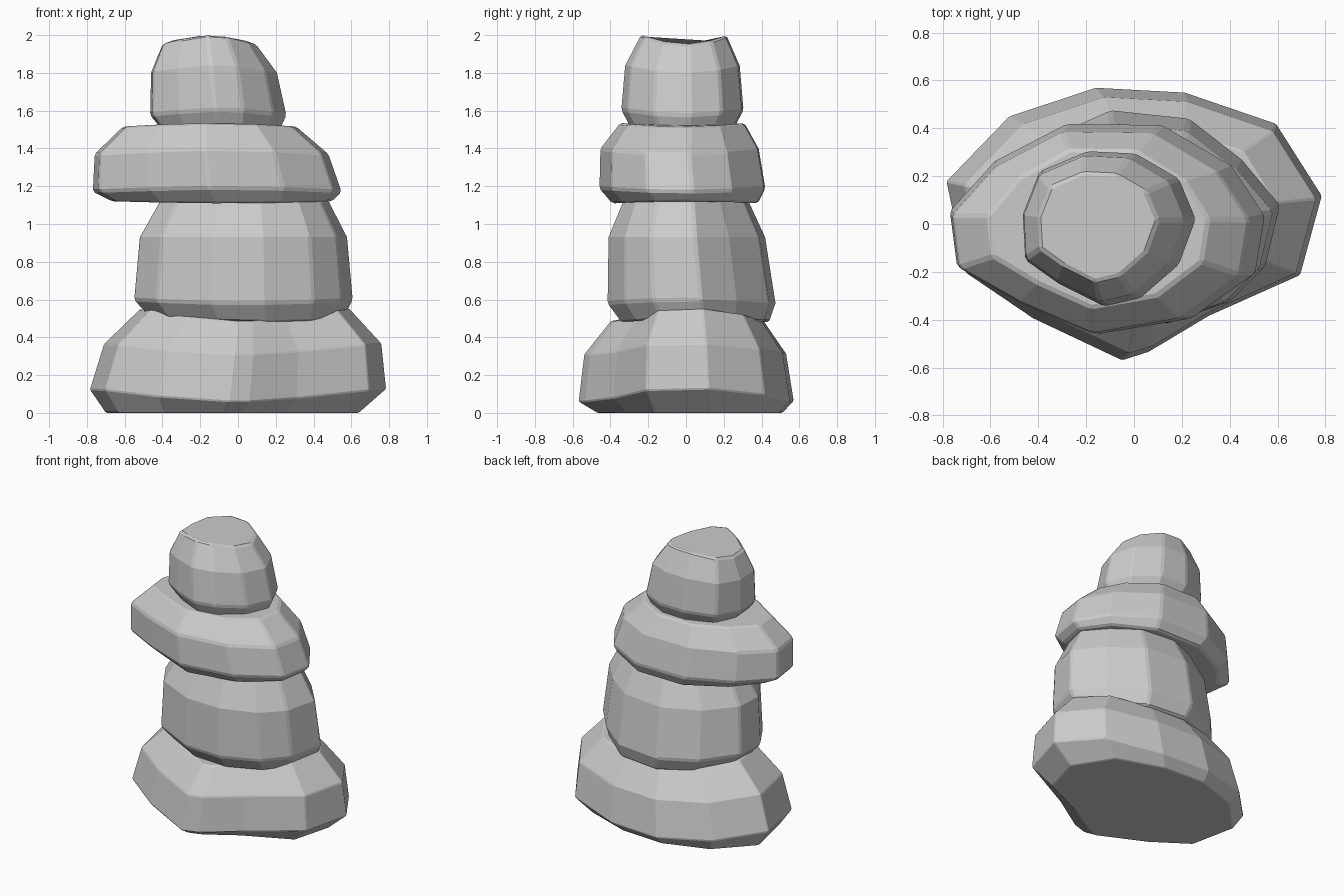
import bpy, bmesh
from math import atan2, cos


def stone(name, outline, rings, bevel=0.012):
    """Loft one plan outline through rings of (x0, x1, y0, y1, z, saddle)."""
    xs, ys = zip(*outline)
    ax, bx, ay, by = min(xs), max(xs), min(ys), max(ys)
    bm = bmesh.new()
    loops = []
    for x0, x1, y0, y1, z, saddle in rings:
        loop = []
        for x, y in outline:
            u, v = (x - ax) / (bx - ax), (y - ay) / (by - ay)
            wave = cos(2 * atan2(v - 0.5, u - 0.5))
            loop.append(bm.verts.new((x0 + u * (x1 - x0), y0 + v * (y1 - y0),
                                      z + saddle * wave)))
        loops.append(loop)
    n = len(outline)
    for lo, hi in zip(loops, loops[1:]):
        for i in range(n):
            j = (i + 1) % n
            bm.faces.new((lo[i], lo[j], hi[j], hi[i]))
    bm.faces.new(loops[0][::-1])
    bm.faces.new(loops[-1])
    mesh = bpy.data.meshes.new(name)
    bm.to_mesh(mesh)
    bm.free()
    ob = bpy.data.objects.new(name, mesh)
    bpy.context.collection.objects.link(ob)
    # slightly worn edges
    mod = ob.modifiers.new("worn_edges", 'BEVEL')
    mod.width = bevel
    mod.segments = 1
    mod.limit_method = 'ANGLE'
    mod.angle_limit = 0.45
    return ob


# Broad base stone
stone("base_stone",
      [(.78, .12), (.59, .42), (.21, .55), (-.16, .57), (-.52, .45), (-.78, .18),
       (-.70, -.20), (-.42, -.39), (-.05, -.565), (.06, -.53), (.31, -.38), (.69, -.21)],
      [(-.70, .64, -.47, .51, 0, 0), (-.785, .785, -.57, .57, .095, .035),
       (-.71, .76, -.54, .53, .34, .03), (-.52, .59, -.40, .41, .52, .035)], 0.006)

# Tall second stone
stone("second_stone",
      [(.61, .08), (.45, .27), (.23, .44), (-.10, .475), (-.36, .36), (-.54, .15),
       (-.55, -.06), (-.43, -.26), (-.14, -.40), (.14, -.41), (.40, -.32), (.55, -.17)],
      [(-.46, .56, -.34, .44, .49, .012), (-.55, .61, -.415, .475, .59, .01),
       (-.52, .58, -.41, .42, .93, 0), (-.41, .48, -.33, .33, 1.125, 0)])

# Flat overhanging stone
stone("flat_stone",
      [(.55, .04), (.41, .25), (.12, .42), (-.28, .425), (-.58, .27), (-.77, .06),
       (-.74, -.17), (-.47, -.32), (-.15, -.455), (.24, -.39), (.51, -.20)],
      [(-.67, .50, -.39, .38, 1.115, .006), (-.77, .55, -.46, .42, 1.18, -.01),
       (-.76, .48, -.455, .385, 1.385, -.015), (-.61, .31, -.35, .31, 1.525, -.01)])

# Small cap stone
stone("top_stone",
      [(.26, .02), (.19, .19), (.01, .295), (-.19, .305), (-.39, .22), (-.46, .04),
       (-.45, -.15), (-.31, -.25), (-.12, -.345), (.03, -.31), (.19, -.17)],
      [(-.41, .23, -.29, .25, 1.505, .005), (-.465, .26, -.345, .305, 1.59, -.015),
       (-.46, .21, -.325, .285, 1.82, -.02), (-.40, .10, -.24, .215, 1.975, -.027)])
